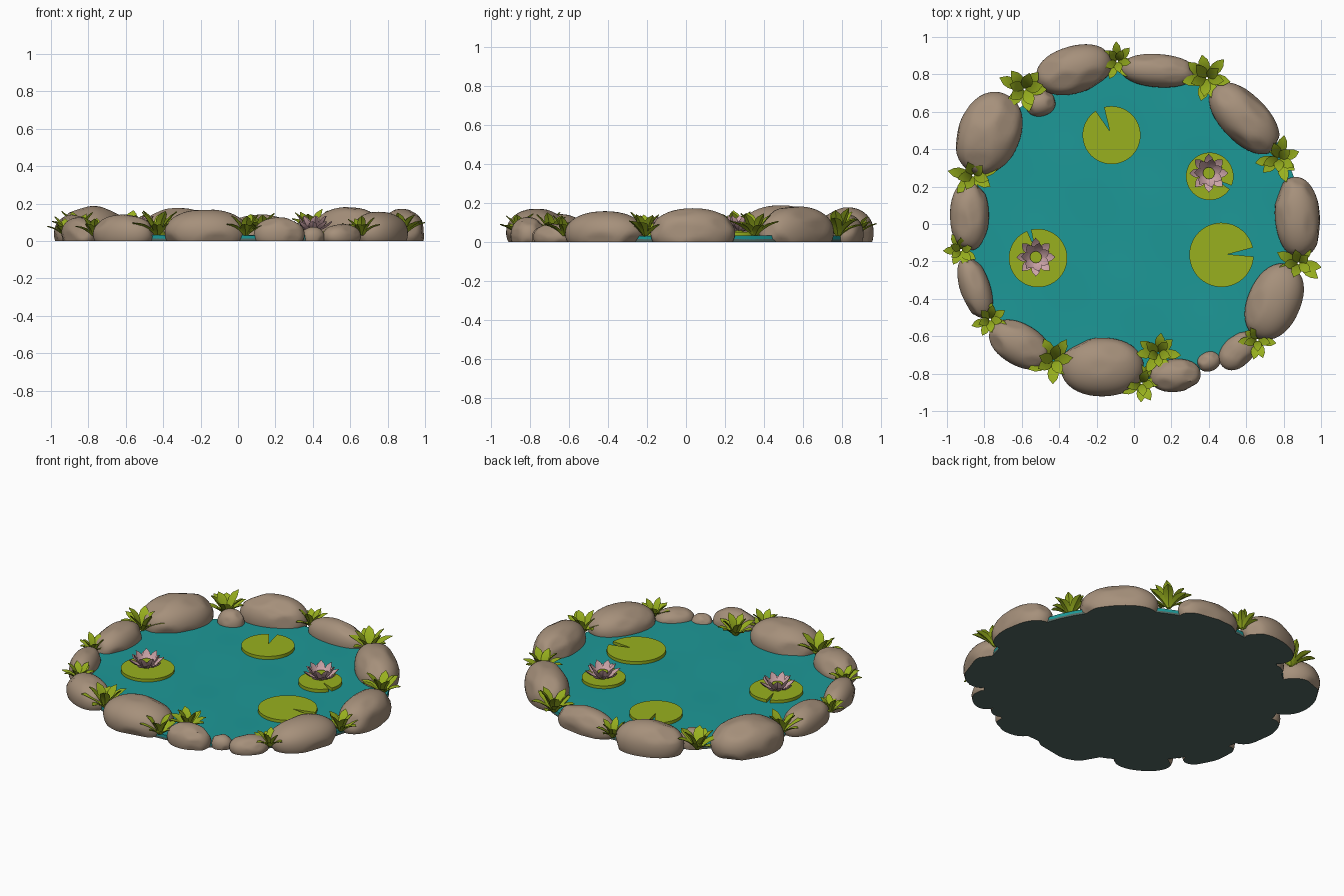
import bpy, bmesh, math, random
from mathutils import Vector, Matrix

if "Cube" in bpy.data.objects:
    bpy.data.objects.remove(bpy.data.objects["Cube"])

random.seed(4)


def material(name, rgb):
    m = bpy.data.materials.new(name)
    m.diffuse_color = (*rgb, 1)
    m.use_nodes = True
    m.node_tree.nodes["Principled BSDF"].inputs["Base Color"].default_value = m.diffuse_color
    return m


STONE = material("brown stone", (0.38, 0.28, 0.198))
WATER = material("teal water", (0.012, 0.315, 0.31))
GREEN = material("leaf green", (0.315, 0.435, 0.013))
PINK = material("petal pink", (0.62, 0.38, 0.40))
BED = material("dark pond bed", (0.085, 0.14, 0.125))


def finish(bm, name, mats, smooth=35):
    me = bpy.data.meshes.new(name)
    bmesh.ops.recalc_face_normals(bm, faces=bm.faces)
    bm.to_mesh(me)
    bm.free()
    for m in mats:
        me.materials.append(m)
    ob = bpy.data.objects.new(name, me)
    bpy.context.collection.objects.link(ob)
    bpy.context.view_layer.objects.active = ob
    ob.select_set(True)
    bpy.ops.object.shade_smooth_by_angle(angle=math.radians(smooth))
    ob.select_set(False)
    return ob


def rock(name, x, y, a, b, turn, h):
    """Worn boulder: sphere planed by random flats, cut level at the ground."""
    bm = bmesh.new()
    bmesh.ops.create_icosphere(bm, subdivisions=4, radius=1)
    for v in bm.verts:                      # slightly boxy roundness
        k = sum(abs(c) ** 2.15 for c in v.co) ** (-1 / 2.15)
        v.co *= k
    for _ in range(14):
        n = Vector([random.gauss(0, 1) for _ in range(3)]).normalized()
        d = random.uniform(0.94, 0.99)
        for v in bm.verts:
            over = v.co.dot(n) - d
            if over > 0:
                v.co -= n * over
    bm.transform(Matrix.Translation((x, y, 0.27 * h))
                 @ Matrix.Rotation(math.radians(turn), 4, 'Z')
                 @ Matrix.Diagonal((a * 1.01, b * 1.01, 0.74 * h, 1)))
    bmesh.ops.bisect_plane(bm, geom=bm.verts[:] + bm.edges[:] + bm.faces[:],
                           plane_co=(0, 0, 0), plane_no=(0, 0, -1), clear_outer=True)
    rim = [e for e in bm.edges if e.is_boundary]
    for f in bmesh.ops.contextual_create(bm, geom=rim)["faces"]:
        f.material_index = 1                # dark underside
    finish(bm, name, [STONE, BED], 30)


def blade(bm, base, az, pitch0, pitch1, length, width, cup=0.25):
    """One oval, pointed leaf or petal bending from pitch0 to pitch1."""
    out = Vector((math.cos(az), math.sin(az), 0))
    side = Vector((-out.y, out.x, 0))
    p, rows = Vector(base), []
    profile = [0.3, 0.6, 0.88, 1.0, 0.8, 0.06]
    for i, w in enumerate(profile):
        t = math.radians(pitch0 + (pitch1 - pitch0) * i / 5)
        along = out * math.cos(t) + Vector((0, 0, math.sin(t)))
        up = Vector((0, 0, math.cos(t))) - out * math.sin(t)
        hw = width * w / 2
        rows.append([bm.verts.new(p + side * s * hw + up * lift) for s, lift in
                     ((-1, hw * cup), (0, 0.003), (1, hw * cup), (0, -0.003))])
        p = p + along * (length / 5)
    for r, q in zip(rows, rows[1:]):
        for j in range(4):
            k = (j + 1) % 4
            bm.faces.new((r[j], r[k], q[k], q[j]))
    bm.faces.new(rows[0])
    bm.faces.new(rows[-1])


def tuft(name, x, y, r):
    bm = bmesh.new()
    start = random.uniform(0, 6)
    for count, p0, p1, ln in ((7, 48, 8, 1.25), (5, 70, 38, 1.25)):
        for i in range(count):
            az = start + math.tau * i / count + random.uniform(-0.25, 0.25)
            blade(bm, (x + 0.008 * math.cos(az), y + 0.008 * math.sin(az), 0.03), az,
                  p0 + random.uniform(-8, 8), p1 + random.uniform(-8, 8),
                  ln * r * random.uniform(0.85, 1.08), 0.5 * r)
        start += 0.4
    finish(bm, name, [GREEN])


def lily_pad(name, x, y, r, notch, half, depth):
    """Round pad with a narrow notch whose tip sits at depth * r."""
    bm = bmesh.new()
    n = math.radians(notch)
    g = math.radians(half)
    pts = [(depth * r * math.cos(n), depth * r * math.sin(n))]
    for i in range(49):
        t = n + g + (math.tau - 2 * g) * i / 48
        pts.append((r * math.cos(t), r * math.sin(t)))
    f = bm.faces.new([bm.verts.new((x + u, y + v, 0.026)) for u, v in pts])
    new = bmesh.ops.extrude_face_region(bm, geom=[f])["geom"]
    bmesh.ops.translate(bm, vec=(0, 0, 0.024),
                        verts=[g for g in new if isinstance(g, bmesh.types.BMVert)])
    finish(bm, name, [GREEN])


def flower(name, x, y, r):
    bm = bmesh.new()
    for count, p0, p1, ln, turn in ((8, 12, 58, 1.05, 0), (7, 38, 76, 1.05, 0.4)):
        for i in range(count):
            az = turn + math.tau * i / count
            blade(bm, (x + 0.018 * math.cos(az), y + 0.018 * math.sin(az), 0.056), az,
                  p0, p1, ln * r, 0.5 * r, 0.4)
    # green seed head
    old = set(bm.faces)
    bmesh.ops.create_cone(bm, cap_ends=True, segments=12, radius1=0.022, radius2=0.032,
                          depth=0.045, matrix=Matrix.Translation((x, y, 0.07)))
    for f in set(bm.faces) - old:
        f.material_index = 1
    finish(bm, name, [PINK, GREEN])


# pond bed
RX, RY = 0.895, 0.85
bm = bmesh.new()
bmesh.ops.create_cone(bm, cap_ends=True, segments=64, radius1=1, radius2=1, depth=0.014,
                      matrix=Matrix.Translation((0, 0, 0.007)))
bmesh.ops.scale(bm, vec=(RX, RY, 1), verts=bm.verts)
finish(bm, "pond_bed", [BED])

# gently rippled water surface
bm = bmesh.new()
rings, last = 24, None
mid = bm.verts.new((0, 0, 0.031))
for i in range(1, rings + 1):
    ring = []
    for j in range(64):
        u = RX * i / rings * math.cos(math.tau * j / 64)
        v = RY * i / rings * math.sin(math.tau * j / 64)
        z = 0.031 + 0.002 * math.sin(9 * u + 4 * v) * math.cos(8 * v - 3 * u)
        ring.append(bm.verts.new((u, v, z)))
    for j in range(64):
        k = (j + 1) % 64
        bm.faces.new((last[j], ring[j], ring[k], last[k]) if last else (mid, ring[j], ring[k]))
    last = ring
skirt = [bm.verts.new((v.co.x, v.co.y, 0.012)) for v in last]
for j in range(64):
    k = (j + 1) % 64
    bm.faces.new((last[j], skirt[j], skirt[k], last[k]))
finish(bm, "water", [WATER], 40)

# ring of boulders: x, y, half length, half width, turn, height
for i, args in enumerate([
        (-0.32, 0.825, 0.205, 0.125, 16, 0.175), (0.13, 0.82, 0.20, 0.088, -4, 0.14),
        (0.59, 0.565, 0.23, 0.125, -46, 0.18), (0.875, 0.035, 0.215, 0.12, 95, 0.17),
        (0.75, -0.415, 0.21, 0.14, 66, 0.155), (0.555, -0.68, 0.115, 0.08, 45, 0.09),
        (0.40, -0.735, 0.062, 0.052, 20, 0.075), (0.22, -0.81, 0.135, 0.087, 5, 0.125),
        (-0.17, -0.765, 0.22, 0.155, 0, 0.168), (-0.61, -0.645, 0.175, 0.11, -30, 0.14),
        (-0.85, -0.34, 0.17, 0.08, 108, 0.125), (-0.88, 0.045, 0.185, 0.103, 90, 0.14),
        (-0.775, 0.485, 0.225, 0.165, 68, 0.185), (-0.50, 0.645, 0.08, 0.068, 15, 0.11)]):
    rock(f"boulder_{i + 1}", *args)

# plants between the boulders: x, y, spread
for i, args in enumerate([
        (-0.09, 0.87, 0.09), (-0.585, 0.72, 0.125), (0.39, 0.78, 0.12), (0.775, 0.35, 0.11),
        (0.88, -0.21, 0.11), (0.66, -0.62, 0.09), (0.13, -0.69, 0.105), (0.04, -0.85, 0.10),
        (-0.43, -0.73, 0.12), (-0.77, -0.51, 0.09), (-0.925, -0.14, 0.085),
        (-0.86, 0.26, 0.115)]):
    tuft(f"leaf_tuft_{i + 1}", *args)

# lily pads and flowers
lily_pad("lily_pad_back", -0.12, 0.475, 0.155, 114, 9, 0.15)
lily_pad("lily_pad_right", 0.468, -0.165, 0.172, 5, 8, 0.2)
lily_pad("lily_pad_left", -0.513, -0.182, 0.156, 108, 4, 0.3)
lily_pad("lily_pad_small", 0.405, 0.255, 0.127, -28, 5, 0.3)
flower("lily_flower_left", -0.525, -0.177, 0.095)
flower("lily_flower_right", 0.40, 0.272, 0.095)
